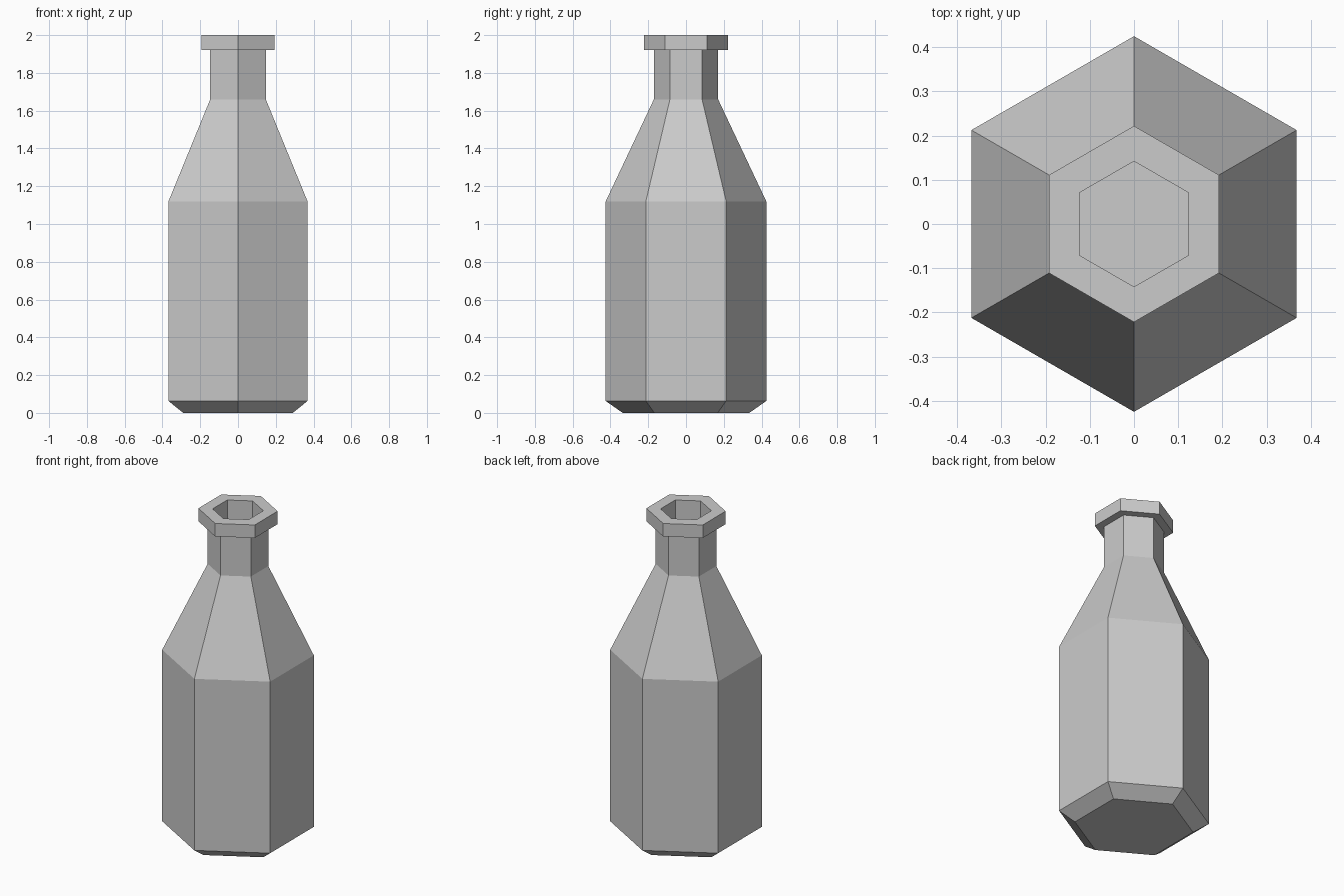
import bpy, bmesh, math

if "Cube" in bpy.data.objects:
    bpy.data.objects.remove(bpy.data.objects["Cube"])

SIDES = 6

# (radius, height) from base centre, up the outside, over the lip, down the inside
PROFILE = [
    (0.335, 0.0), (0.425, 0.063), (0.425, 1.12),      # chamfered base, body
    (0.17, 1.66), (0.17, 1.92),                       # shoulder, neck
    (0.222, 1.92), (0.222, 2.0), (0.142, 2.0),        # lip
    (0.142, 1.655), (0.397, 1.115), (0.397, 0.08), (0.32, 0.03),  # inner wall
]


def ring(bm, r, z):
    # corners point along +y and -y
    return [bm.verts.new((r * math.cos(a), r * math.sin(a), z))
            for a in (math.pi / 2 + i * math.tau / SIDES for i in range(SIDES))]


bm = bmesh.new()
rings = [ring(bm, r, z) for r, z in PROFILE]
for lo, hi in zip(rings, rings[1:]):
    for i in range(SIDES):
        j = (i + 1) % SIDES
        bm.faces.new((lo[i], lo[j], hi[j], hi[i]))
# outer base and inner floor
bm.faces.new(rings[0][::-1])
bm.faces.new(rings[-1])
bmesh.ops.recalc_face_normals(bm, faces=bm.faces[:])

mesh = bpy.data.meshes.new("bottle")
bm.to_mesh(mesh)
bm.free()
bottle = bpy.data.objects.new("bottle", mesh)
bpy.context.collection.objects.link(bottle)
